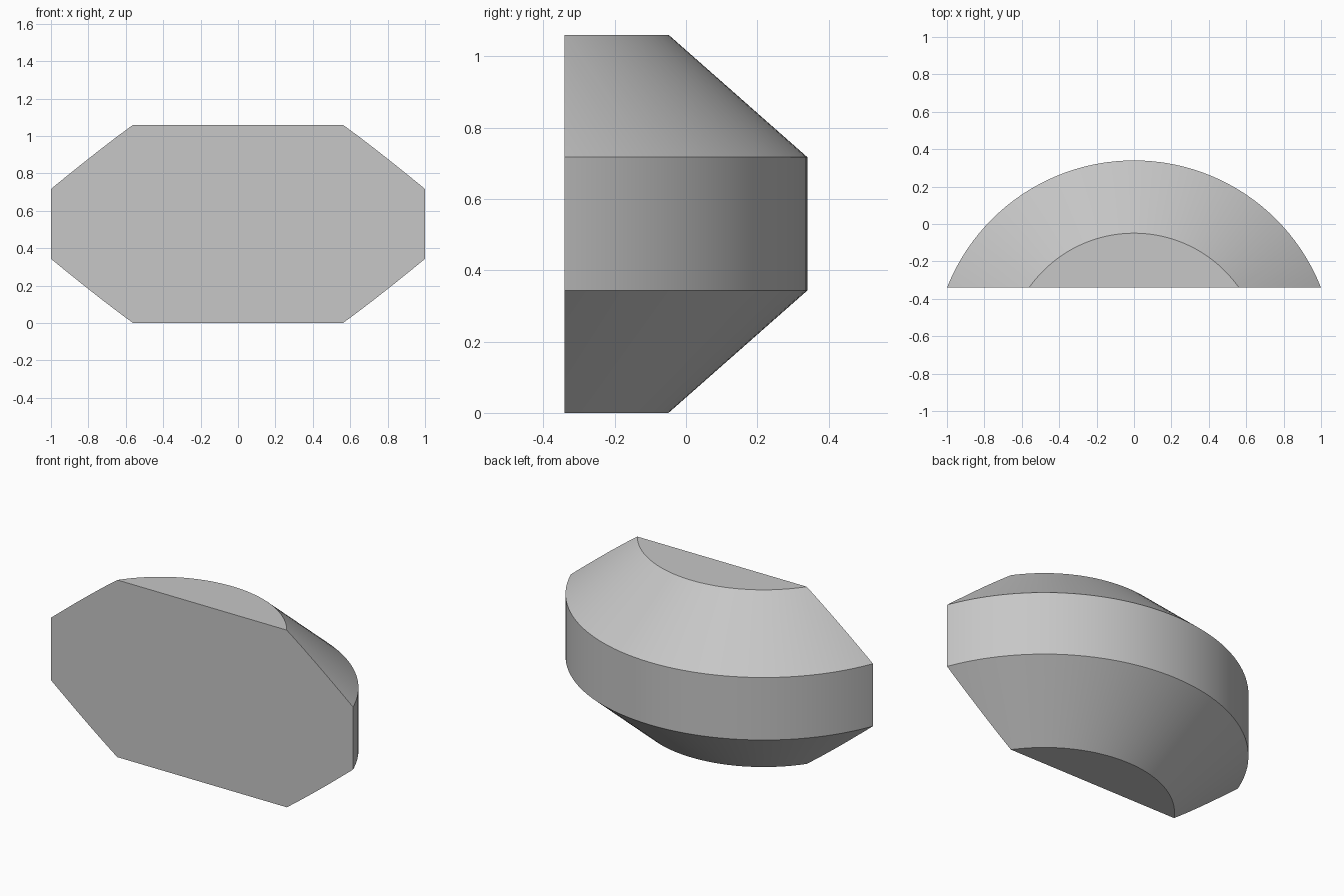
import bpy, bmesh, math
from mathutils import Vector

cube = bpy.data.objects.get("Cube")
if cube:
    bpy.data.objects.remove(cube, do_unlink=True)

# Sizes
AXIS_Y = -0.735
FRONT_Y = -0.34
RIM_R, CAP_R = 1.075, 0.686
HEIGHT, BAND_LOW, BAND_HIGH = 1.06, 0.343, 0.717
SEGMENTS = 128

# Single grey material
grey = bpy.data.materials.new("plain grey")
grey.use_nodes = True
colour = (0.57, 0.57, 0.57, 1)
grey.diffuse_color = colour
grey.node_tree.nodes["Principled BSDF"].inputs["Base Color"].default_value = colour

# Bevelled drum: profile revolved around a vertical axis
bm = bmesh.new()
profile = [(0, 0), (CAP_R, 0), (RIM_R, BAND_LOW),
           (RIM_R, BAND_HIGH), (CAP_R, HEIGHT), (0, HEIGHT)]
verts = [bm.verts.new((0, AXIS_Y + r, z)) for r, z in profile]
edges = [bm.edges.new(pair) for pair in zip(verts, verts[1:])]
bmesh.ops.spin(bm, geom=verts + edges, cent=(0, AXIS_Y, 0), axis=(0, 0, 1),
               angle=math.tau, steps=SEGMENTS)
bmesh.ops.remove_doubles(bm, verts=bm.verts, dist=0.0001)

# Slice off the flat front and close it
bmesh.ops.bisect_plane(bm, geom=bm.verts[:] + bm.edges[:] + bm.faces[:],
                       plane_co=(0, FRONT_Y, 0), plane_no=Vector((0, -1, 0)),
                       clear_outer=True)
bmesh.ops.holes_fill(bm, edges=[e for e in bm.edges if e.is_boundary], sides=0)

# Merge the flat top, bottom and front into single faces
bmesh.ops.dissolve_limit(bm, angle_limit=math.radians(0.3),
                         verts=bm.verts, edges=bm.edges)
bmesh.ops.recalc_face_normals(bm, faces=bm.faces)

mesh = bpy.data.meshes.new("drum_segment")
bm.to_mesh(mesh)
bm.free()
mesh.materials.append(grey)
drum = bpy.data.objects.new("drum_segment", mesh)
bpy.context.collection.objects.link(drum)

# Smooth curved sides with sharp rims
bpy.context.view_layer.objects.active = drum
drum.select_set(True)
bpy.ops.object.shade_smooth_by_angle(angle=math.radians(25))
